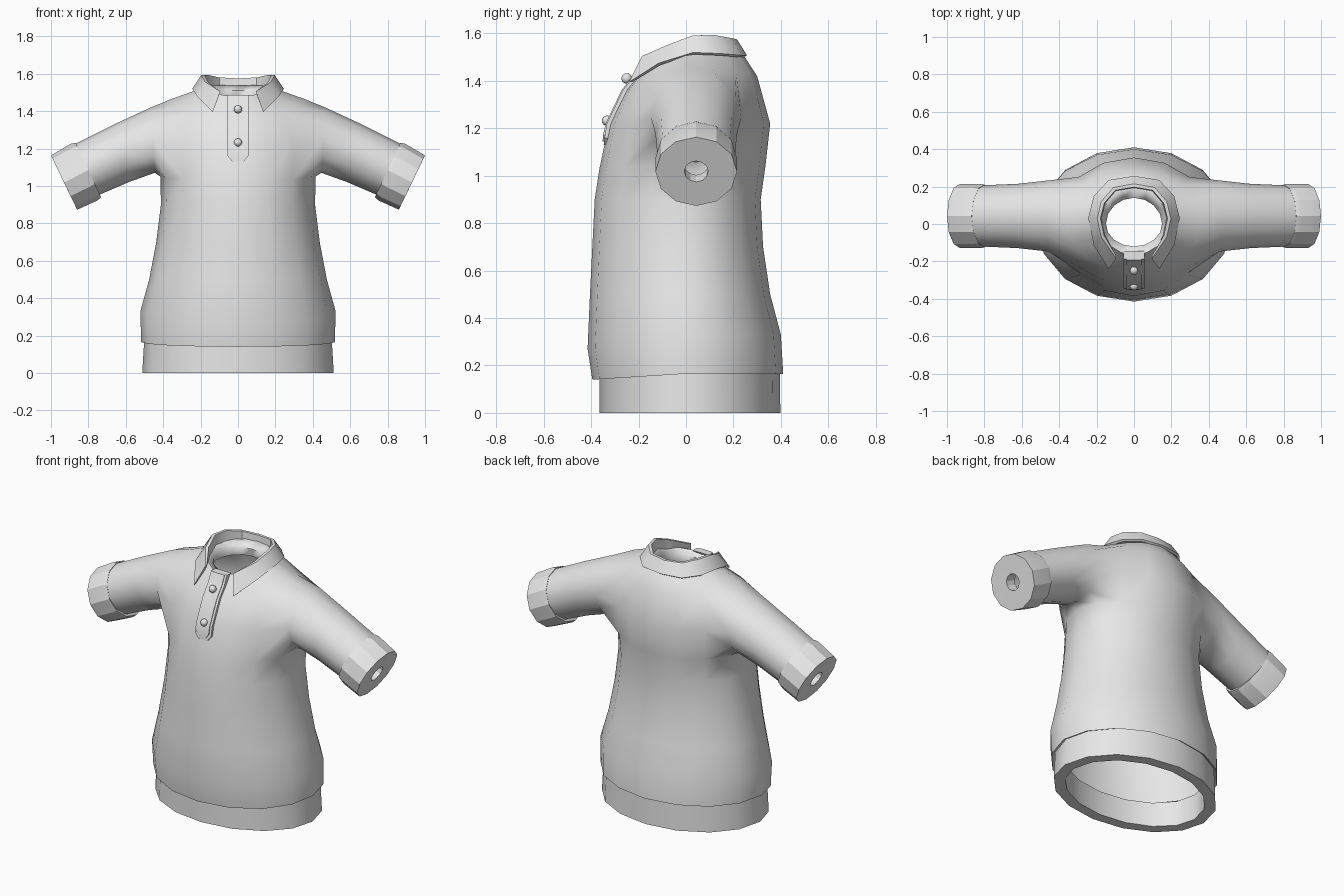
import bpy, bmesh, math
from mathutils import Vector

if "Cube" in bpy.data.objects:
    bpy.data.objects.remove(bpy.data.objects["Cube"])

cloth = bpy.data.materials.new("grey_cloth")
cloth.diffuse_color = (0.8, 0.8, 0.8, 1)
cloth.use_nodes = True
cloth.node_tree.nodes["Principled BSDF"].inputs["Base Color"].default_value = cloth.diffuse_color
N = 16    # columns round the torso
M = 12    # sides of a sleeve


def finish(name, bm, angle=30):
    loose = [v for v in bm.verts if not v.link_faces]
    bmesh.ops.delete(bm, geom=loose, context='VERTS')
    bmesh.ops.recalc_face_normals(bm, faces=bm.faces)
    me = bpy.data.meshes.new(name)
    bm.to_mesh(me)
    bm.free()
    me.materials.append(cloth)
    ob = bpy.data.objects.new(name, me)
    bpy.context.collection.objects.link(ob)
    bpy.ops.object.select_all(action='DESELECT')
    ob.select_set(True)
    bpy.context.view_layer.objects.active = ob
    bpy.ops.object.shade_smooth_by_angle(angle=math.radians(angle))
    return ob


def torso_ring(bm, zf, zs, zb, xh, yf, yb):
    """Oval ring with its own front, side and back heights and depths."""
    ring = []
    for k in range(N):
        a = 2 * math.pi * k / N
        c, s = math.cos(a), math.sin(a)
        z = zs + ((zb if s > 0 else zf) - zs) * abs(s)
        ring.append(bm.verts.new((xh * c, s * (yb if s > 0 else -yf), z)))
    return ring


def sleeve_ring(bm, side, top, bottom, yh):
    """Slanted oval ring between a top and a bottom point in the xz plane."""
    t, b = Vector((top[0], 0, top[1])), Vector((bottom[0], 0, bottom[1]))
    ring = []
    for j in range(M):
        a = 2 * math.pi * j / M
        p = (t + b) / 2 + (t - b) / 2 * math.cos(a)
        ring.append(bm.verts.new((side * p.x, 0.043 + yh * math.sin(a), p.z)))
    return ring


def bridge(bm, r0, r1, skip=()):
    n = len(r0)
    for k in range(n):
        if k not in skip:
            bm.faces.new((r0[k], r0[(k + 1) % n], r1[(k + 1) % n], r1[k]))


# Shirt body: torso, neck opening and sleeves in one skin
bm = bmesh.new()
rings = [torso_ring(bm, *r) for r in (
    (0.15, 0.175, 0.175, 0.495, -0.365, 0.395),
    (0.14, 0.165, 0.165, 0.518, -0.395, 0.41),
    (0.27, 0.33, 0.33, 0.522, -0.415, 0.40),
    (0.50, 0.50, 0.50, 0.475, -0.405, 0.355),
    (0.70, 0.70, 0.70, 0.437, -0.395, 0.325),
    (0.90, 0.90, 0.90, 0.412, -0.385, 0.315),
    (1.03, 1.05, 1.04, 0.415, -0.365, 0.335),
    (1.22, 1.24, 1.22, 0.42, -0.325, 0.355),
    (1.36, 1.465, 1.42, 0.355, -0.255, 0.30),
    (1.43, 1.52, 1.52, 0.20, -0.20, 0.235),
    (1.48, 1.53, 1.54, 0.18, -0.165, 0.20),
    (1.46, 1.50, 1.51, 0.15, -0.12, 0.14),
    (1.41, 1.45, 1.46, 0.155, -0.125, 0.15))]
armholes = {14, 15, 0, 1, 6, 7, 8, 9}
LOW, MID, TOP = 6, 7, 8
for i in range(len(rings) - 1):
    bridge(bm, rings[i], rings[i + 1], armholes if i in (LOW, MID) else ())
hole = [(TOP, 0), (TOP, 1), (TOP, 2), (MID, 2), (LOW, 2), (LOW, 1),
        (LOW, 0), (LOW, -1), (LOW, -2), (MID, -2), (TOP, -2), (TOP, -1)]
for side in (1, -1):
    prev = [rings[i][(k if side > 0 else 8 - k) % N] for i, k in hole]
    for top, bottom, yh in (((0.47, 1.418), (0.445, 1.07), 0.19),
                            ((0.66, 1.33), (0.58, 1.022), 0.172),
                            ((0.89, 1.215), (0.76, 0.945), 0.163)):
        ring = sleeve_ring(bm, side, top, bottom, yh)
        bridge(bm, prev, ring)
        prev = ring
finish("shirt_body", bm, 70)

# Sleeve cuffs: stepped band, end face and small arm opening
for side, label in ((1, "right"), (-1, "left")):
    bm = bmesh.new()
    profile = (((0.865, 1.205), (0.745, 0.965), 0.155),
               ((0.868, 1.23), (0.732, 0.94), 0.168),
               ((0.893, 1.226), (0.752, 0.922), 0.172),
               ((1.0, 1.163), (0.86, 0.873), 0.172),
               ((0.951, 1.062), (0.909, 0.974), 0.05),
               ((0.891, 1.091), (0.849, 1.003), 0.05))
    loops = [sleeve_ring(bm, side, *p) for p in profile]
    for a, b in zip(loops, loops[1:]):
        bridge(bm, a, b)
    finish("cuff_" + label, bm, 25)

# Waistband with a thick bottom rim and an inner wall
bm = bmesh.new()
loops = [torso_ring(bm, *r) for r in (
    (0.18, 0.20, 0.20, 0.50, -0.365, 0.395),
    (0, 0, 0, 0.512, -0.365, 0.398),
    (0, 0, 0, 0.445, -0.30, 0.332),
    (0.15, 0.16, 0.16, 0.445, -0.30, 0.332),
    (0.18, 0.20, 0.20, 0.50, -0.365, 0.395))]
for a, b in zip(loops, loops[1:]):
    bridge(bm, a, b)
finish("waistband", bm, 35)

# Fold-down collar: fold line and lower edge from the back to the front tip
fold = [(0, 0.215, 1.575), (0.11, 0.195, 1.58), (0.175, 0.12, 1.593),
        (0.197, 0.03, 1.592), (0.175, -0.07, 1.555), (0.095, -0.185, 1.505)]
edge = [(0, 0.257, 1.508), (0.135, 0.235, 1.508), (0.215, 0.15, 1.515),
        (0.245, 0.03, 1.52), (0.215, -0.115, 1.475), (0.135, -0.24, 1.395)]
bm = bmesh.new()
sections = []
for side, idx in ((-1, range(5, 0, -1)), (1, range(6))):
    for i in idx:
        f, e = Vector(fold[i]), Vector(edge[i])
        inward = (Vector((0, 0.04, 0)) - Vector((f.x, f.y, 0))).normalized() * 0.018
        pts = (e + inward * 0.7 - Vector((0, 0, 0.008)), e, f, f + inward,
               f + inward * 1.3 - Vector((0, 0, 0.065)))
        if i == 5:    # the front end stays a flat pointed leaf
            pts = (e + Vector((0, 0.012, 0)), e, f, f + Vector((0, 0.014, 0)),
                   f + Vector((0.01, 0.016, -0.03)))
        sections.append([bm.verts.new((side * p.x, p.y, p.z)) for p in pts])
for a, b in zip(sections, sections[1:]):
    bridge(bm, a, b)
for s in (sections[0], sections[-1]):
    bm.faces.new(s)
finish("collar", bm, 35)

# Button placket: two stacked strips that follow the chest
chest = [(-0.335, 1.13), (-0.332, 1.16), (-0.322, 1.22), (-0.255, 1.36),
         (-0.205, 1.425), (-0.175, 1.485)]


def placket(name, half, tip, lift, drop):
    bm = bmesh.new()
    rows = []
    for i, (y, z) in enumerate(chest):
        w = tip if i == 0 else half
        if i < 2:
            z += drop
        rows.append([bm.verts.new(p) for p in (
            (-w, y + 0.03, z), (-w, y - lift, z), (w, y - lift, z), (w, y + 0.03, z))])
    for a, b in zip(rows, rows[1:]):
        bridge(bm, a, b)
    bm.faces.new(rows[0])
    bm.faces.new(rows[-1])
    finish(name, bm, 30)


placket("placket_border", 0.055, 0.03, 0.012, 0)
placket("placket_strip", 0.041, 0.022, 0.017, 0.014)

# Round buttons
for name, y, z in (("upper_button", -0.242, 1.41), ("lower_button", -0.325, 1.232)):
    bm = bmesh.new()
    bmesh.ops.create_uvsphere(bm, u_segments=12, v_segments=8, radius=0.022)
    bmesh.ops.translate(bm, verts=bm.verts, vec=(0, y - 0.008, z))
    finish(name, bm, 60)
